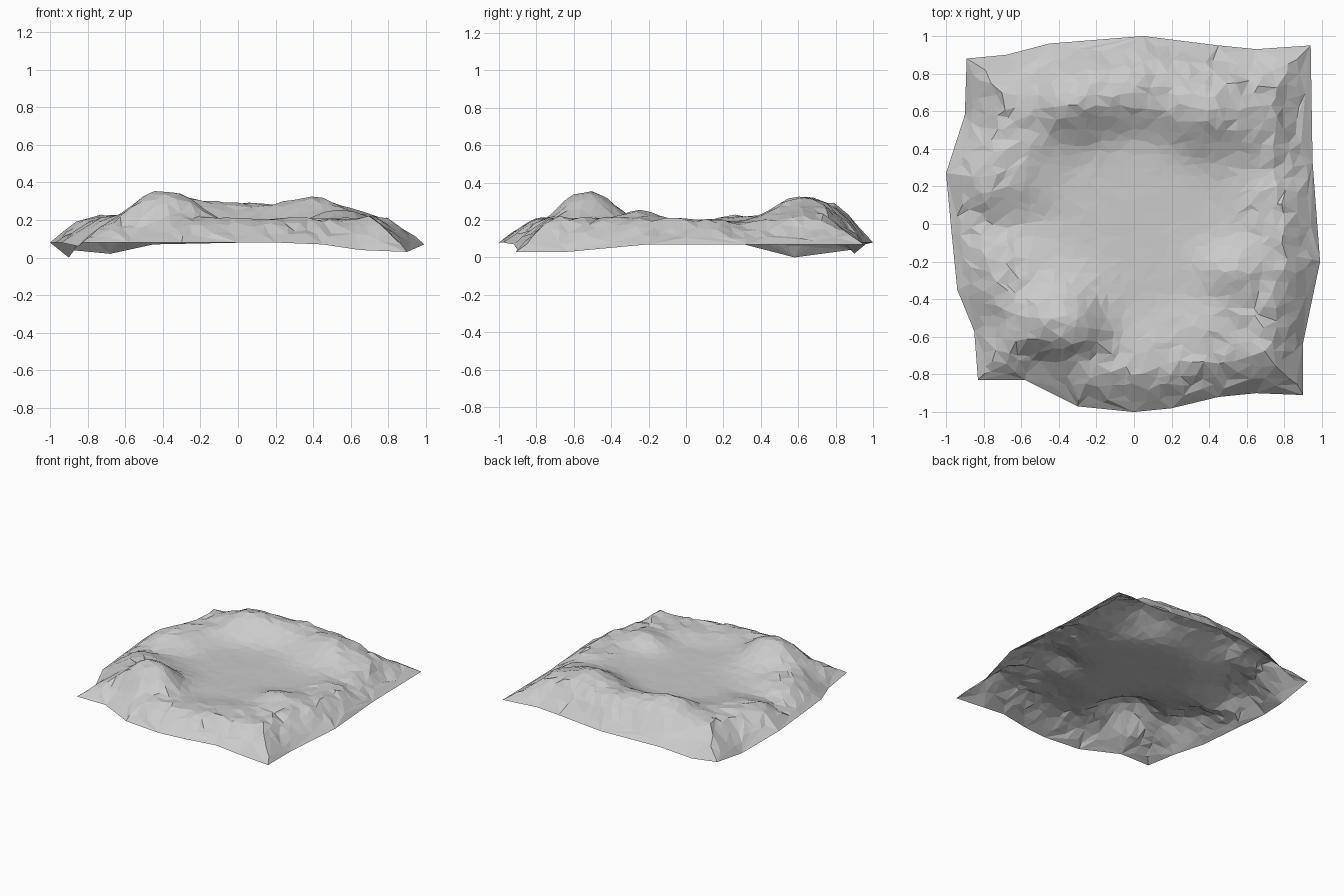
import bpy, math, random
from mathutils import Vector
from mathutils.geometry import delaunay_2d_cdt, intersect_point_line

if "Cube" in bpy.data.objects:
    bpy.data.objects.remove(bpy.data.objects["Cube"])

random.seed(4)

# Ragged border of the terrain sheet, counter-clockwise (x, y, z)
BORDER = [
    (-.83, -.83, .08), (-.58, -.83, .08), (-.30, -.97, .08), (0, -1, .08),
    (.20, -.98, .08), (.45, -.92, .07), (.65, -.90, .04), (.90, -.91, .03),
    (.90, -.63, .03), (.99, -.20, .07), (.95, .33, .07), (.94, .95, .07),
    (.65, .93, .08), (.45, .95, .08), (.05, 1, .08), (-.45, .96, .07),
    (-.68, .90, .02), (-.89, .88, .04), (-.90, .58, .0), (-1, .27, .08),
    (-.97, -.05, .08), (-.94, -.35, .08), (-.85, -.57, .06),
]
# Hills and dips: x, y, width x, width y, height
HILLS = [
    (-.36, -.38, .22, .16, .05),   # knoll shoulder
    (-.33, .65, .24, .17, .11),    # back ridge
    (.02, .68, .22, .15, .06),
    (.40, .60, .24, .19, .115),
    (.10, .86, .40, .10, .06),
    (.50, -.24, .16, .12, .065),   # right bank
    (.76, -.72, .12, .12, .02),
    (-.72, .32, .20, .14, .02),
    (-.74, .0, .25, .12, -.06),    # outlets
    (.75, .30, .20, .10, -.03),
    (.88, .65, .10, .25, -.05),
]


def smooth(a, b, v):
    t = min(1, max(0, (v - a) / (b - a)))
    return t * t * (3 - 2 * t)


def nearest_border(p):
    """Distance to the border and the border height there."""
    best = (9, 0)
    for i, a in enumerate(BORDER):
        b = BORDER[(i + 1) % len(BORDER)]
        q, t = intersect_point_line(p, Vector(a[:2]), Vector(b[:2]))
        t = min(1, max(0, t))
        q = Vector(a[:2]).lerp(Vector(b[:2]), t)
        best = min(best, ((p - q).length, a[2] + (b[2] - a[2]) * t))
    return best


def ground(p):
    z = .17 + .035 * smooth(.4, .7, math.hypot(p.x, p.y))
    for x, y, sx, sy, h in HILLS:
        z += h * math.exp(-((p.x - x) / sx) ** 2 - ((p.y - y) / sy) ** 2)
    # round knoll with a steep front
    dx, dy = (p.x + .38) / .21, (p.y + .56) / (.18 if p.y > -.56 else .13)
    return z + .13 * math.exp(-(dx * dx + dy * dy) ** 1.5)


def height(p):
    d, edge = nearest_border(p)
    if d < .005:
        return edge
    # falling skirt with small gullies, calm basin
    k = min(1, d / .19) ** .85
    rough = .009 * smooth(.45, .85, p.length) + .001
    return edge + (ground(p) - edge) * k + random.uniform(-rough, rough)


# Border points plus a jittered scatter inside, triangulated
points = [Vector(b[:2]) for b in BORDER]
n = len(points)
edges = [(i, (i + 1) % n) for i in range(n)]
step = .062
for i in range(-17, 18):
    for j in range(-17, 18):
        p = Vector((i + random.uniform(-.35, .35), j + random.uniform(-.35, .35))) * step
        if nearest_border(p)[0] > .03:
            points.append(p)
verts, _, faces, *_ = delaunay_2d_cdt(points, edges, [], 1, 1e-5)

mesh = bpy.data.meshes.new("terrain")
mesh.from_pydata([(v.x, v.y, height(v)) for v in verts], [], faces)
terrain = bpy.data.objects.new("terrain", mesh)
bpy.context.collection.objects.link(terrain)
bpy.context.view_layer.objects.active = terrain
terrain.select_set(True)
bpy.ops.object.shade_flat()
